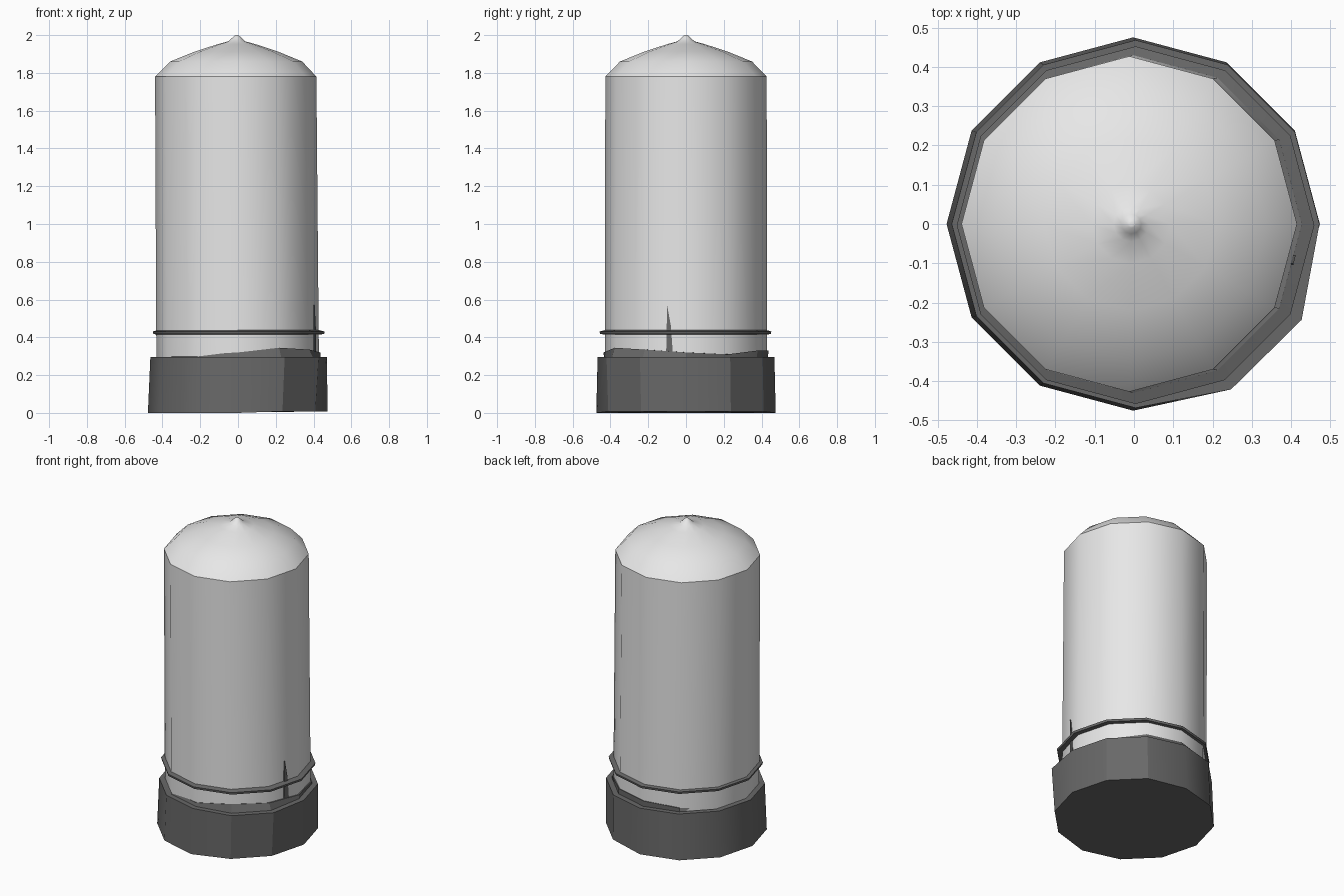
import bpy, bmesh, math

if "Cube" in bpy.data.objects:
    bpy.data.objects.remove(bpy.data.objects["Cube"])

N = 12

def material(name, v):
    m = bpy.data.materials.new(name)
    m.diffuse_color = (v, v, v, 1)
    m.use_nodes = True
    m.node_tree.nodes["Principled BSDF"].inputs["Base Color"].default_value = m.diffuse_color
    return m

light = material("light grey", 0.8)
dark = material("dark grey", 0.14)

def loft(name, rings, mat, cap_bottom=True, cap_top=True, closed=False, angle=30):
    """Skin a stack of 12-point rings."""
    bm = bmesh.new()
    vs = [[bm.verts.new(p) for p in r] for r in rings]
    pairs = list(zip(vs, vs[1:]))
    if closed:
        pairs.append((vs[-1], vs[0]))
    for a, b in pairs:
        for i in range(N):
            j = (i + 1) % N
            bm.faces.new((a[i], a[j], b[j], b[i]))
    if cap_bottom and not closed:
        bm.faces.new(vs[0][::-1])
    if cap_top and not closed:
        bm.faces.new(vs[-1])
    bmesh.ops.recalc_face_normals(bm, faces=bm.faces[:])
    me = bpy.data.meshes.new(name)
    bm.to_mesh(me)
    bm.free()
    me.materials.append(mat)
    ob = bpy.data.objects.new(name, me)
    bpy.context.collection.objects.link(ob)
    bpy.ops.object.select_all(action='DESELECT')
    ob.select_set(True)
    bpy.context.view_layer.objects.active = ob
    bpy.ops.object.shade_smooth_by_angle(angle=math.radians(angle))
    return ob

def ring(r, z, cx=0.0, cy=0.0, bulge=None, heights=None):
    pts = []
    for i in range(N):
        a = math.tau * i / N
        k = r + (bulge or {}).get(i, 0)
        h = heights[i] if heights else z
        pts.append((cx + k * math.cos(a), cy + k * math.sin(a), h))
    return pts

# tube: leans very slightly to the left at the top
loft("tube", [ring(0.43, 0.25, 0.0), ring(0.43, 0.42, -0.003), ring(0.427, 1.78, -0.012)],
     light, cap_top=False, angle=40)

# domed cap with a small nipple tip
dome = [(0.427, 1.78), (0.35, 1.86), (0.22, 1.913), (0.10, 1.952),
        (0.045, 1.967), (0.025, 1.985), (0.010, 1.999), (0.004, 2.0)]
loft("domed_cap", [ring(r, z, -0.012 + 0.006 * (z - 1.78) / 0.22) for r, z in dome],
     light, cap_bottom=False, angle=60)

# base with an uneven collar rising against the tube
corner = {10: 0.018, 11: 0.02}
collar_r = {i: (0.006 if i in (0, 1, 2, 3, 4, 9, 10, 11) else -0.012) for i in range(N)}
collar_z = [0.32, 0.31, 0.33, 0.33, 0.32, 0.30, 0.30, 0.30, 0.31, 0.32, 0.345, 0.335]
loft("base", [ring(0.475, 0.005, -0.002),
              ring(0.468, 0.295, 0.004, 0, corner),
              ring(0.435, 0.295, 0.002, 0, corner),
              ring(0.430, 0, 0, 0, collar_r, collar_z)], dark)

# thin band around the tube
loft("band", [ring(0.42, 0.415), ring(0.452, 0.417, 0.004, -0.003),
              ring(0.455, 0.431, 0.004, -0.003), ring(0.42, 0.440)],
     dark, closed=True)

# narrow sliver rising from the collar on the right
bm = bmesh.new()
pts = [(-0.105, 0.32), (-0.07, 0.32), (-0.08, 0.46), (-0.10, 0.57)]
def wall(y, d):
    return 0.43 + y * 0.268 * (y < 0) + d
inner = [bm.verts.new((wall(y, -0.006), y, z)) for y, z in pts]
outer = [bm.verts.new((wall(y, 0.003), y, z)) for y, z in pts]
bm.faces.new(outer)
bm.faces.new(inner[::-1])
for i in range(4):
    j = (i + 1) % 4
    bm.faces.new((inner[i], inner[j], outer[j], outer[i]))
bmesh.ops.recalc_face_normals(bm, faces=bm.faces[:])
me = bpy.data.meshes.new("sliver")
bm.to_mesh(me)
bm.free()
me.materials.append(dark)
bpy.context.collection.objects.link(bpy.data.objects.new("sliver", me))

# stand on z = 0
for ob in bpy.data.objects:
    if ob.name == "base":
        for v in ob.data.vertices:
            if v.co.z < 0.01:
                v.co.z = 0.0 if v.co.x < 0 else 0.008
